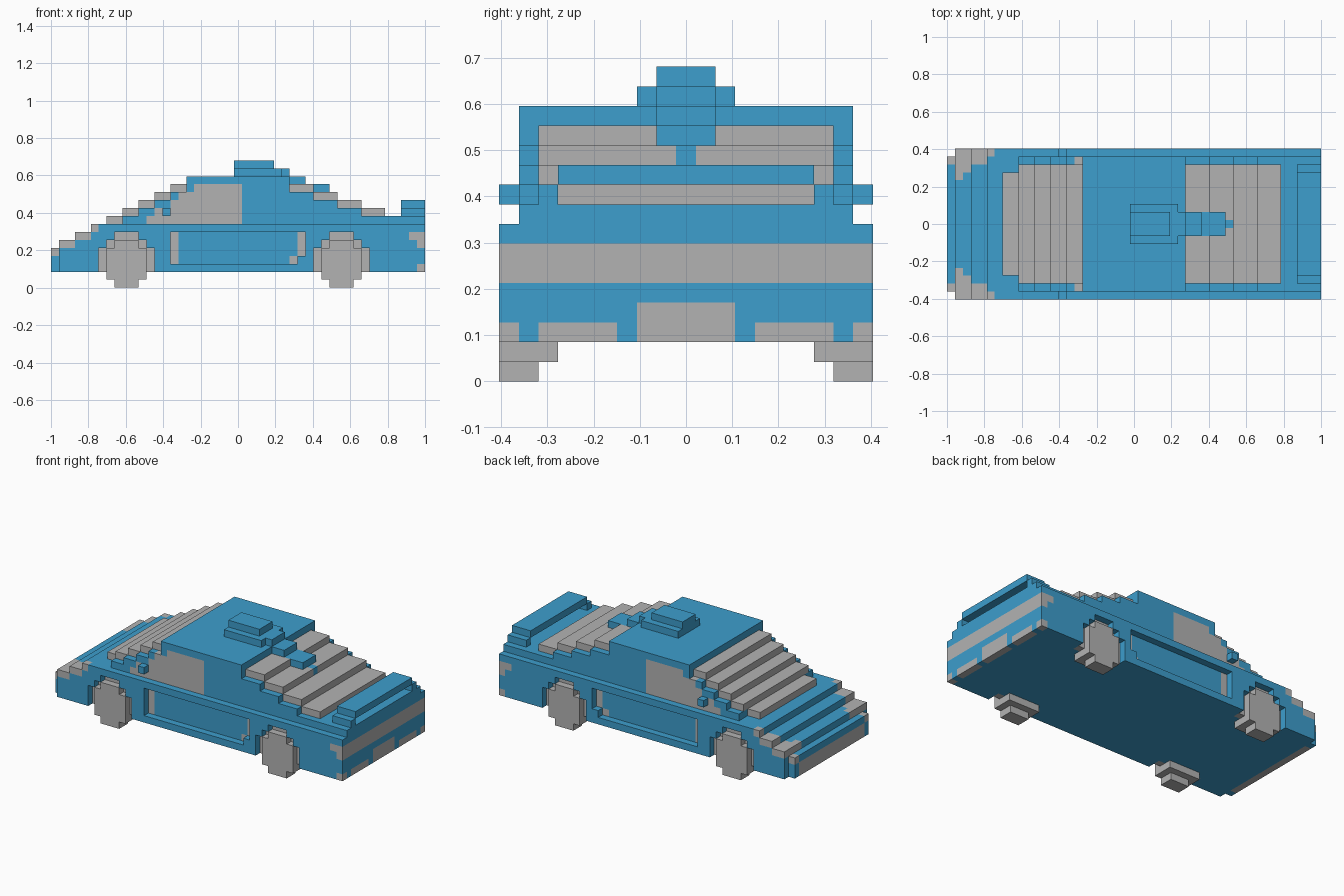
import bpy, bmesh
from mathutils import Vector

if "Cube" in bpy.data.objects:
    bpy.data.objects.remove(bpy.data.objects["Cube"])

# Blocky car on a 47 x 19 x 16 grid of cubes
U = 2 / 47
NY = 19


def material(name, rgb):
    m = bpy.data.materials.new(name)
    m.diffuse_color = (*rgb, 1)
    m.use_nodes = True
    m.node_tree.nodes["Principled BSDF"].inputs["Base Color"].default_value = m.diffuse_color
    return m


BLUE = material("body blue", (0.047, 0.342, 0.610))
GRAY = material("light gray", (0.450, 0.450, 0.450))

cells = {}    # grid cell -> part name
colour = {}   # part name -> material


def box(part, mat, x, y, z, mirror=True):
    """Fill cell ranges; later boxes repaint earlier ones. part None carves."""
    if part:
        colour[part] = mat
    for i in range(*x):
        for j in range(*y):
            for k in range(*z):
                for jj in ({j, NY - 1 - j} if mirror else {j}):
                    if part:
                        cells[i, jj, k] = part
                    else:
                        cells.pop((i, jj, k), None)


# Lower body with stepped bonnet
box("body", BLUE, (0, 47), (1, 18), (2, 5))
box("body", BLUE, (1, 47), (0, 19), (2, 6))
box("body", BLUE, (3, 47), (0, 19), (6, 7))
box("body", BLUE, (5, 47), (0, 19), (7, 8))
box("body", BLUE, (9, 47), (1, 18), (8, 9))

# Cabin sides and roof, stepped at both ends
for n, k in enumerate(range(9, 13)):
    box("cabin", BLUE, (11 + 2 * n, 39 - 3 * n), (1, 18), (k, k + 1))
box("roof", BLUE, (17, 30), (1, 18), (13, 14))

# Windscreen and rear window steps
box("windscreen", GRAY, (7, 9), (3, 16), (8, 9))
for n, k in enumerate(range(9, 13)):
    box("windscreen", GRAY, (9 + 2 * n, 11 + 2 * n), (2, 17), (k, k + 1))
    box("rear_window", GRAY, (39 - 3 * n, 42 - 3 * n), (2, 17), (k, k + 1))

# Side windows
for k, start in zip(range(8, 13), (12, 13, 15, 16, 18)):
    box("side_window", GRAY, (start, 24), (1, 2), (k, k + 1))

# Mirrors
box("mirror", BLUE, (14, 15), (0, 1), (9, 10))

# Roof scoop and rear fin
box("roof_scoop", BLUE, (23, 29), (7, 12), (14, 15))
box("roof_scoop", BLUE, (23, 28), (8, 11), (15, 16))
box("fin", BLUE, (29, 30), (8, 11), (14, 15))
box("fin", BLUE, (30, 32), (8, 11), (12, 14))
box("fin", BLUE, (32, 35), (8, 11), (12, 13))
box("fin", BLUE, (35, 36), (9, 10), (11, 12))

# Spoiler
box("spoiler", BLUE, (44, 47), (3, 16), (10, 11))
box("spoiler_post", BLUE, (44, 47), (2, 3), (9, 10))

# Headlights and front grille
box("headlight", GRAY, (0, 1), (1, 2), (4, 5))
for j, end in enumerate((3, 3, 3, 2)):
    box("headlight", GRAY, (1, end), (j, j + 1), (5, 6))
for j in (0, 1):
    box("headlight", GRAY, (3, 5), (j, j + 1), (6, 7))
box("headlight", GRAY, (5, 6), (0, 1), (7, 8))
box("grille", GRAY, (0, 1), (2, 17), (2, 4))

# Rear light band, bumper and exhaust panel
box("rear_light", GRAY, (46, 47), (0, 19), (5, 7))
box("rear_light", GRAY, (45, 46), (0, 1), (6, 7))
box("rear_bumper", GRAY, (46, 47), (2, 6), (2, 3))
box("rear_bumper", GRAY, (46, 47), (0, 1), (2, 3))
box("rear_bumper", GRAY, (46, 47), (7, 12), (2, 4))

# Sunken door panels with gray ends
box(None, None, (15, 31), (0, 1), (3, 7))
box(None, None, (31, 32), (0, 1), (4, 7))
box("door_trim", GRAY, (15, 16), (1, 2), (3, 7))
box("door_trim", GRAY, (31, 32), (1, 2), (4, 7))
box("door_trim", GRAY, (30, 31), (1, 2), (3, 4))

# Wheels in sunken arches
for a, name in ((6, "front"), (33, "rear")):
    for x, z in (((a, a + 7), (2, 5)), ((a + 1, a + 6), (5, 6)), ((a + 2, a + 5), (6, 7))):
        box(None, None, x, (0, 1), z)
        box(name + "_wheel_arch", GRAY, x, (1, 2), z)
    box(name + "_wheel", GRAY, (a + 1, a + 6), (0, 3), (1, 2))
    box(name + "_wheel", GRAY, (a + 1, a + 6), (0, 1), (2, 5))
    box(name + "_wheel", GRAY, (a + 2, a + 5), (0, 2), (0, 1))
    box(name + "_wheel", GRAY, (a + 2, a + 5), (0, 1), (5, 6))

# Turn each part's exposed cube sides into a mesh
for part, mat in colour.items():
    bm = bmesh.new()
    for c in [c for c, p in cells.items() if p == part]:
        centre = Vector((c[0] + 0.5, c[1] + 0.5, c[2] + 0.5))
        for axis in range(3):
            for s in (-1, 1):
                d = Vector((0, 0, 0))
                d[axis] = s
                if tuple(int(c[n] + d[n]) for n in range(3)) in cells:
                    continue
                u = Vector((0, 0, 0))
                u[(axis + 1) % 3] = 0.5
                v = d.cross(u)
                mid = centre + d * 0.5
                corners = (mid - u - v, mid + u - v, mid + u + v, mid - u + v)
                bm.faces.new([bm.verts.new((p - Vector((23.5, 9.5, 0))) * U)
                              for p in corners])
    bmesh.ops.remove_doubles(bm, verts=bm.verts, dist=U / 100)
    mesh = bpy.data.meshes.new(part)
    bm.to_mesh(mesh)
    bm.free()
    mesh.materials.append(mat)
    bpy.context.collection.objects.link(bpy.data.objects.new(part, mesh))
